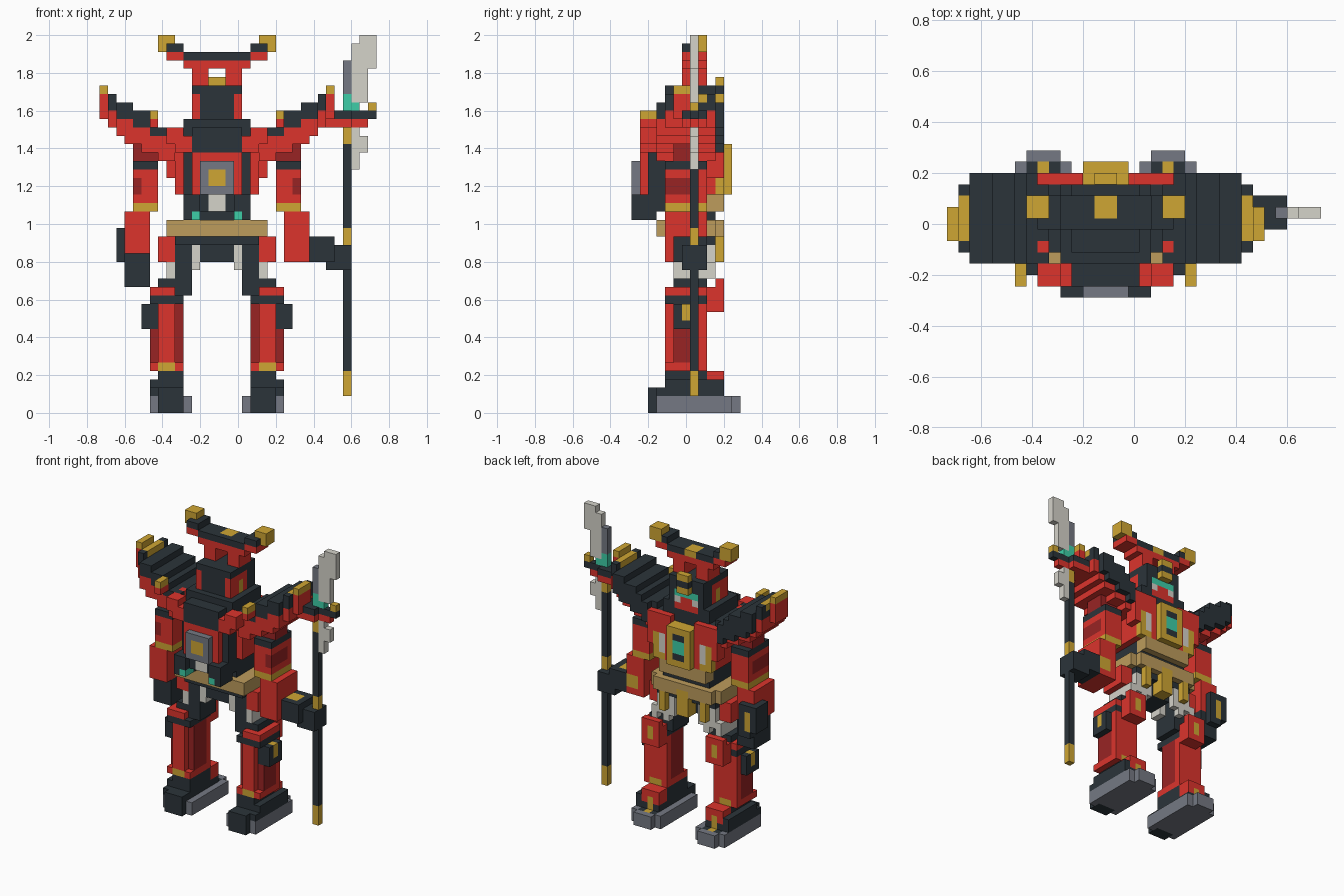
import bpy
import bmesh
from mathutils import Vector

cube = bpy.data.objects.get("Cube")
if cube:
    bpy.data.objects.remove(cube, do_unlink=True)

UNIT = 2 / 45
PALETTE = {
    "red": "dc342c", "dark_red": "992424", "charcoal": "2b343a", "gold": "cfa633",
    "tan": "bd9c5c", "steel": "757983", "bone": "d5d3ca", "teal": "3dcea7",
}
RED, DEEP, DARK, GOLD, TAN, STEEL, BONE, TEAL = range(len(PALETTE))


def linear(pair):
    value = int(pair, 16) / 255
    return ((value + 0.055) / 1.055) ** 2.4


materials = []
for name, code in PALETTE.items():
    colour = [linear(code[i:i + 2]) for i in (0, 2, 4)] + [1]
    material = bpy.data.materials.new(name)
    material.use_nodes = True
    material.diffuse_color = colour
    shader = material.node_tree.nodes["Principled BSDF"]
    shader.inputs["Base Color"].default_value = colour
    shader.inputs["Roughness"].default_value = 0.8
    materials.append(material)

cells = {}


def fill(part, colour, x, y, z):
    """Fill a block of unit cells; later blocks replace earlier ones."""
    for i in range(*x):
        for j in range(*y):
            for k in range(*z):
                cells[i, j, k] = (part, colour)


def both(part, colour, x, y, z):
    """Fill a block on the left and its mirror on the right."""
    fill("left_" + part, colour, x, y, z)
    fill("right_" + part, colour, (-x[1], -x[0]), y, z)


# feet
both("foot", STEEL, x=(3, 8), y=(3, 12), z=(0, 2))
both("foot", STEEL, x=(4, 7), y=(12, 13), z=(0, 2))
both("foot", DARK, x=(4, 7), y=(2, 4), z=(0, 3))
both("foot", DARK, x=(4, 8), y=(3, 11), z=(2, 3))
both("foot", DARK, x=(4, 8), y=(4, 11), z=(3, 4))
both("foot", DARK, x=(4, 7), y=(4, 9), z=(4, 5))
both("foot", DARK, x=(4, 7), y=(11, 12), z=(1, 2))
both("foot", RED, x=(4, 7), y=(9, 11), z=(3, 5))
both("foot", GOLD, x=(5, 6), y=(10, 11), z=(2, 4))
both("foot", GOLD, x=(5, 6), y=(11, 12), z=(1, 2))

# shins with side guards and knee plates
both("shin", DEEP, x=(4, 8), y=(5, 8), z=(5, 13))
both("shin", RED, x=(5, 7), y=(4, 9), z=(5, 13))
both("shin", RED, x=(4, 8), y=(4, 9), z=(5, 6))
both("shin", GOLD, x=(5, 7), y=(4, 9), z=(5, 6))
both("shin", RED, x=(4, 8), y=(8, 9), z=(6, 13))
both("shin", DARK, x=(4, 8), y=(4, 9), z=(13, 14))
both("shin", RED, x=(5, 8), y=(4, 9), z=(14, 15))
both("shin_guard", DARK, x=(7, 9), y=(5, 8), z=(10, 13))
both("shin_guard", GOLD, x=(8, 9), y=(6, 7), z=(11, 13))
both("knee", RED, x=(4, 7), y=(9, 10), z=(12, 15))
both("knee", RED, x=(4, 7), y=(10, 11), z=(12, 16))
both("knee", GOLD, x=(5, 6), y=(10, 11), z=(13, 15))

# thighs, hip plates and hanging cloth
both("thigh", DARK, x=(3, 7), y=(5, 9), z=(15, 16))
both("thigh", DARK, x=(3, 5), y=(5, 9), z=(14, 20))
both("hip_plate", RED, x=(5, 7), y=(5, 9), z=(18, 21))
both("cloth", BONE, x=(5, 6), y=(5, 10), z=(16, 18))
both("cloth", BONE, x=(2, 3), y=(5, 7), z=(17, 20))
both("cloth", BONE, x=(2, 5), y=(9, 10), z=(17, 20))
both("cloth", BONE, x=(3, 4), y=(9, 10), z=(16, 18))

# pelvis and belt
fill("pelvis", DARK, x=(-5, 5), y=(4, 10), z=(20, 21))
fill("pelvis", DARK, x=(-2, 2), y=(5, 9), z=(18, 20))
fill("belt", TAN, x=(-6, 6), y=(3, 10), z=(21, 23))
fill("belt", TAN, x=(-5, 5), y=(10, 11), z=(21, 23))
fill("apron", GOLD, x=(-1, 1), y=(9, 11), z=(18, 22))
both("apron_tab", GOLD, x=(3, 4), y=(9, 11), z=(18, 21))

# torso
fill("torso", DARK, x=(-4, 4), y=(4, 10), z=(23, 34))
both("torso_side", RED, x=(3, 5), y=(4, 10), z=(26, 30))
both("torso_side", RED, x=(3, 7), y=(4, 10), z=(30, 32))
fill("waist_plate", TAN, x=(-4, 4), y=(9, 11), z=(24, 26))
both("chest", RED, x=(2, 5), y=(9, 11), z=(26, 33))
both("chest", RED, x=(5, 6), y=(9, 11), z=(28, 33))
both("chest", GOLD, x=(3, 5), y=(10, 11), z=(26, 30))
both("chest", BONE, x=(3, 4), y=(10, 11), z=(27, 30))
fill("chest_plate", GOLD, x=(-2, 2), y=(9, 12), z=(26, 32))
fill("chest_plate", DARK, x=(-1, 1), y=(11, 12), z=(27, 31))
fill("chest_plate", TEAL, x=(-1, 1), y=(11, 12), z=(28, 30))

# backpack
fill("backpack", DARK, x=(-4, 4), y=(2, 4), z=(24, 31))
fill("backpack", DARK, x=(-3, 3), y=(1, 4), z=(24, 34))
fill("backpack", RED, x=(-3, 3), y=(1, 2), z=(26, 31))
fill("backpack", STEEL, x=(-2, 2), y=(0, 2), z=(26, 30))
fill("backpack", GOLD, x=(-1, 1), y=(0, 1), z=(27, 29))
fill("backpack", BONE, x=(-1, 1), y=(1, 3), z=(24, 26))
both("thruster", DARK, x=(2, 4), y=(0, 3), z=(23, 26))
both("thruster", TEAL, x=(2, 3), y=(0, 2), z=(23, 24))
fill("collar", DARK, x=(-4, 4), y=(3, 10), z=(33, 35))

# shoulder wings: inner edge, underside, red top, dark top
for inner, low, mid, top in (
        (4, 30, 32, 33), (5, 30, 32, 34), (6, 30, 33, 34), (7, 31, 33, 35),
        (8, 31, 34, 36), (9, 32, 34, 36), (10, 32, 35, 37), (11, 33, 35, 37)):
    span = (inner, inner + 1)
    depth = (4, 10) if inner == 4 else (3, 10)
    both("shoulder_wing", RED, x=span, y=depth, z=(low, mid))
    both("shoulder_wing", DARK, x=span, y=depth, z=(mid, top))
    if inner > 5:
        both("shoulder_wing", DARK, x=span, y=(10, 11), z=(low + 1, top))
both("shoulder_wing", RED, x=(5, 6), y=(4, 5), z=(33, 34))
both("wing_tip", RED, x=(12, 13), y=(4, 10), z=(34, 36))
both("wing_tip", DARK, x=(12, 13), y=(4, 10), z=(36, 38))
both("wing_tip", GOLD, x=(12, 13), y=(5, 9), z=(37, 38))
both("wing_tip", RED, x=(13, 14), y=(5, 8), z=(35, 38))
both("wing_tip", GOLD, x=(13, 14), y=(5, 8), z=(38, 39))
both("shoulder_strap", RED, x=(3, 4), y=(1, 3), z=(31, 33))
both("shoulder_strap", RED, x=(4, 5), y=(1, 3), z=(31, 34))
both("shoulder_strap", RED, x=(5, 6), y=(1, 3), z=(32, 34))
both("strap_stud", RED, x=(7, 8), y=(1, 3), z=(34, 35))
both("strap_stud", GOLD, x=(7, 8), y=(1, 3), z=(35, 36))

# arms
both("upper_arm", DEEP, x=(7, 10), y=(5, 8), z=(30, 32))
both("upper_arm", DARK, x=(7, 10), y=(4, 9), z=(29, 30))
both("upper_arm", RED, x=(7, 10), y=(4, 9), z=(25, 29))
both("upper_arm", DEEP, x=(9, 10), y=(4, 8), z=(26, 28))
both("upper_arm", GOLD, x=(7, 10), y=(4, 9), z=(24, 25))
both("forearm", RED, x=(8, 11), y=(4, 9), z=(19, 24))
fill("left_forearm", RED, x=(8, 11), y=(4, 9), z=(18, 19))
fill("left_forearm", GOLD, x=(9, 11), y=(8, 9), z=(19, 21))
fill("left_hand", DARK, x=(11, 14), y=(5, 9), z=(18, 21))
fill("left_hand", GOLD, x=(11, 13), y=(6, 8), z=(20, 21))
fill("left_hand", DARK, x=(13, 16), y=(6, 9), z=(17, 20))
fill("right_hand", DARK, x=(-11, -8), y=(5, 9), z=(15, 19))
fill("right_guard", DARK, x=(-12, -9), y=(7, 10), z=(18, 22))
fill("right_guard", DARK, x=(-11, -9), y=(8, 10), z=(17, 18))
fill("right_guard", GOLD, x=(-11, -10), y=(9, 10), z=(18, 21))

# head: helmet, face and cheek plates
fill("head", DARK, x=(-3, 3), y=(4, 10), z=(34, 39))
both("cheek", RED, x=(2, 3), y=(4, 8), z=(34, 38))
both("cheek", GOLD, x=(2, 3), y=(6, 7), z=(35, 37))
fill("face", RED, x=(-2, 2), y=(9, 10), z=(34, 35))
fill("face", BONE, x=(-2, 2), y=(9, 10), z=(35, 36))
fill("face", RED, x=(-1, 1), y=(9, 10), z=(34, 36))
fill("face", TEAL, x=(-2, 2), y=(9, 10), z=(36, 37))
fill("brow", GOLD, x=(-1, 1), y=(9, 11), z=(37, 38))
fill("brow", DARK, x=(-1, 1), y=(9, 11), z=(38, 39))
fill("brow", GOLD, x=(-1, 1), y=(10, 11), z=(39, 40))

# gate-shaped crest
both("crest_post", RED, x=(1, 3), y=(6, 9), z=(39, 41))
fill("crest_beam", RED, x=(-4, 4), y=(6, 9), z=(41, 42))
fill("crest_beam", DARK, x=(-4, 4), y=(6, 9), z=(42, 43))
fill("crest_beam", GOLD, x=(-1, 1), y=(7, 9), z=(42, 43))
both("crest_end", RED, x=(4, 6), y=(6, 9), z=(42, 43))
both("crest_end", RED, x=(5, 6), y=(6, 9), z=(43, 44))
both("crest_end", DARK, x=(4, 6), y=(6, 9), z=(43, 44))
both("crest_end", GOLD, x=(5, 7), y=(7, 9), z=(43, 45))

# polearm
SHAFT = (15, 16)
GRIP = (7, 8)
fill("pole", DARK, x=SHAFT, y=GRIP, z=(2, 32))
for band in ((2, 5), (20, 22), (32, 34)):
    fill("pole", GOLD, x=SHAFT, y=GRIP, z=band)
fill("pole_guard", RED, x=(13, 16), y=(6, 9), z=(34, 35))
fill("pole_guard", RED, x=(16, 18), y=GRIP, z=(34, 35))
fill("pole_guard", DARK, x=(13, 16), y=(6, 9), z=(35, 36))
fill("pole_guard", DARK, x=(16, 19), y=GRIP, z=(35, 36))
fill("pole_guard", GOLD, x=(18, 19), y=GRIP, z=(36, 37))
fill("blade", STEEL, x=SHAFT, y=GRIP, z=(38, 42))
fill("blade", BONE, x=(16, 18), y=GRIP, z=(37, 44))
fill("blade", BONE, x=(17, 19), y=GRIP, z=(41, 45))
fill("blade", TEAL, x=SHAFT, y=GRIP, z=(36, 38))
fill("blade", TEAL, x=(16, 17), y=GRIP, z=(36, 37))
fill("lower_blade", BONE, x=(16, 17), y=GRIP, z=(29, 34))
fill("lower_blade", BONE, x=(17, 18), y=GRIP, z=(31, 33))

# one object per part, keeping only the exposed faces of its blocks
ORIGIN = Vector((2.5, 6.5, 0))
for part in sorted({owner for owner, _ in cells.values()}):
    bm = bmesh.new()
    corners = {}
    for cell, (owner, colour) in cells.items():
        if owner != part:
            continue
        for axis in range(3):
            for side in (0, 1):
                beside = list(cell)
                beside[axis] += 2 * side - 1
                if tuple(beside) in cells:
                    continue
                ring = []
                for a, b in ((0, 0), (1, 0), (1, 1), (0, 1)):
                    point = list(cell)
                    point[axis] += side
                    point[(axis + 1) % 3] += a
                    point[(axis + 2) % 3] += b
                    key = tuple(point)
                    if key not in corners:
                        corners[key] = bm.verts.new((Vector(key) - ORIGIN) * UNIT)
                    ring.append(corners[key])
                face = bm.faces.new(ring if side else ring[::-1])
                face.material_index = colour
    mesh = bpy.data.meshes.new(part)
    bm.to_mesh(mesh)
    bm.free()
    for material in materials:
        mesh.materials.append(material)
    bpy.context.scene.collection.objects.link(bpy.data.objects.new(part, mesh))
